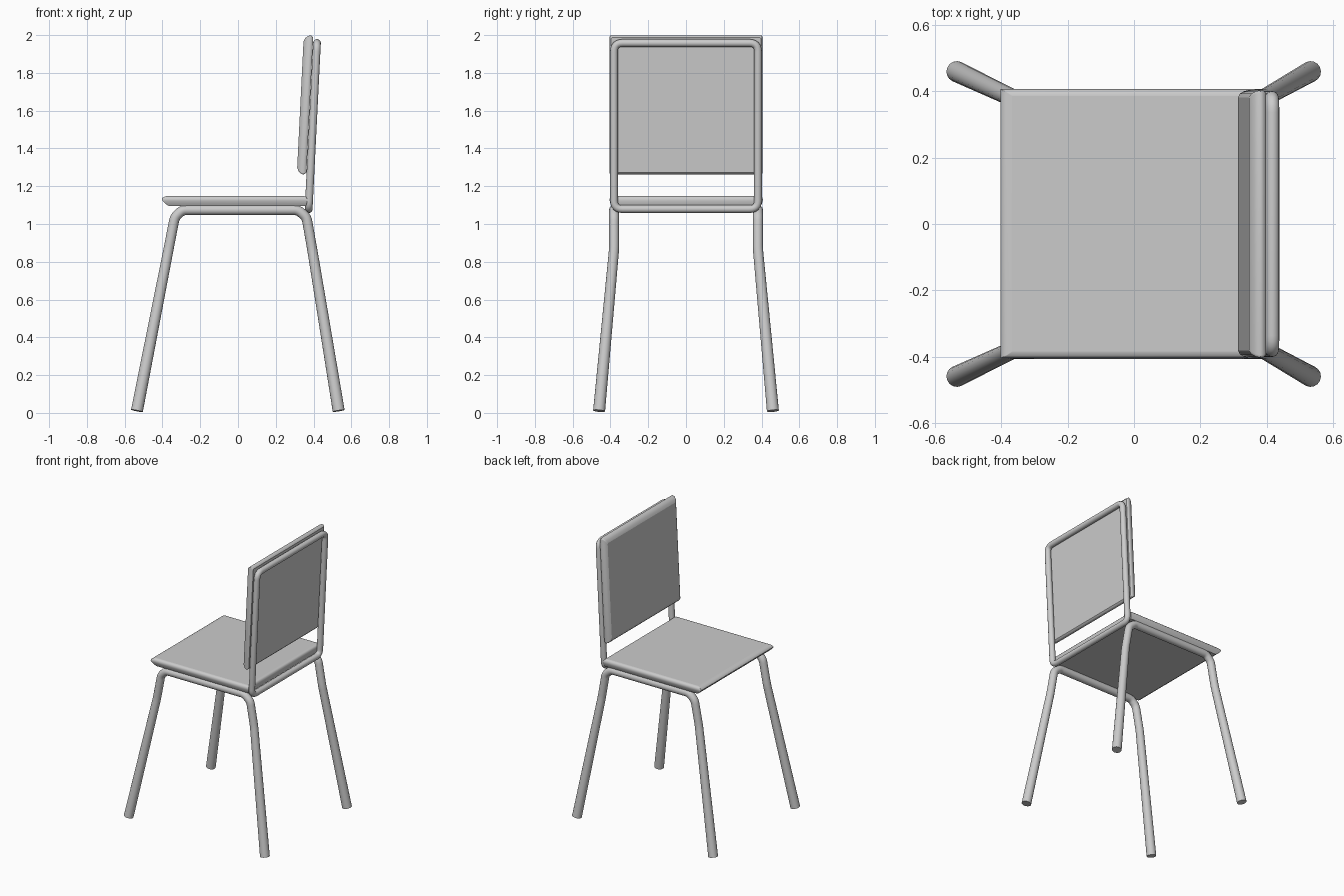
import bpy, math
from mathutils import Vector

if "Cube" in bpy.data.objects:
    bpy.data.objects.remove(bpy.data.objects["Cube"])


def fillet(points, cut, closed=False, steps=6):
    """Round the inner corners of a polyline; cut = length trimmed at each corner."""
    pts = [Vector(p) for p in points]
    n, out = len(pts), []
    for i, p in enumerate(pts):
        if not closed and i in (0, n - 1):
            out.append(p)
            continue
        a = p + (pts[i - 1] - p).normalized() * cut
        b = p + (pts[(i + 1) % n] - p).normalized() * cut
        for s in range(steps + 1):
            t = s / steps
            out.append(a * (1 - t) ** 2 + p * (2 * t * (1 - t)) + b * t * t)
    return out


def finish(ob, convert=False):
    bpy.ops.object.select_all(action='DESELECT')
    ob.select_set(True)
    bpy.context.view_layer.objects.active = ob
    if convert:
        bpy.ops.object.convert(target='MESH')
    bpy.ops.object.shade_smooth_by_angle(angle=math.radians(40))


def tube(name, pts, radius, closed=False, taper=lambda p: 1.0):
    cu = bpy.data.curves.new(name, 'CURVE')
    cu.dimensions = '3D'
    cu.bevel_depth = radius
    cu.bevel_resolution = 6
    cu.use_fill_caps = True
    sp = cu.splines.new('POLY')
    sp.points.add(len(pts) - 1)
    for q, p in zip(sp.points, pts):
        q.co = (*p, 1)
        q.radius = taper(p)
    sp.use_cyclic_u = closed
    ob = bpy.data.objects.new(name, cu)
    bpy.context.collection.objects.link(ob)
    finish(ob, True)
    return ob


def cushion(name, x0, x1, y0, y1, corner, rings):
    """Slab lofted through (front, back, side inset, height) rings."""
    verts, faces = [], []
    for f, b, s, z in rings:
        ring = fillet([(x0 + f, y0 + s, z), (x1 - b, y0 + s, z),
                       (x1 - b, y1 - s, z), (x0 + f, y1 - s, z)],
                      corner, True, 4)
        n = len(ring)
        verts += ring
    for k in range(len(rings) - 1):
        for i in range(n):
            j = (i + 1) % n
            faces.append((n * k + i, n * k + j, n * k + n + j, n * k + n + i))
    last = n * (len(rings) - 1)
    faces += [tuple(reversed(range(n))), tuple(range(last, last + n))]
    me = bpy.data.meshes.new(name)
    me.from_pydata(verts, [], faces)
    ob = bpy.data.objects.new(name, me)
    bpy.context.collection.objects.link(ob)
    finish(ob)
    for p in me.polygons[-2:]:      # keep the big panels flat
        p.use_smooth = False
    return ob


# Seat: undercut front lip, nearly upright sides and back
cushion("seat", -0.403, 0.366, -0.405, 0.407, 0.002,
        [(0.036, 0.006, 0.012, 1.095), (0.018, 0.002, 0.005, 1.108),
         (0.004, 0.0, 0.001, 1.122), (0.0, 0.0, 0.0, 1.131),
         (0.005, 0.003, 0.003, 1.140), (0.018, 0.008, 0.008, 1.146),
         (0.035, 0.02, 0.02, 1.148)])

# Leg loops: one bent tube per side, chamfer-like top bends, splayed below the kink
for side, label in ((-1, "right"), (1, "left")):
    path = [(-0.535, 0.46, 0.011), (-0.368, 0.381, 0.865), (-0.335, 0.381, 1.035),
            (-0.294, 0.381, 1.074), (0.318, 0.381, 1.074), (0.363, 0.381, 1.035),
            (0.393, 0.381, 0.865), (0.533, 0.46, 0.011)]
    path = [(x, side * y, z) for x, y, z in path]
    tube(label + "_leg_loop", fillet(path, 0.022), 0.0265,
         taper=lambda p: 1 + 0.2 * max(0, 1 - p.z / 0.9))

# Back frame: closed rounded rectangle, leaning slightly back
xb, xt, zb, zt = 0.374, 0.418, 1.079, 1.958
tube("back_frame", fillet([(xb, -0.381, zb), (xb, 0.381, zb),
                           (xt, 0.381, zt), (xt, -0.381, zt)], 0.045, True),
     0.0205, True)

# Back pad: slab with softened edges in front of the frame
pad = cushion("back_pad", -0.369, 0.369, -0.404, 0.404, 0.008,
              [(d, d, 0.6 * d, z) for d, z in
               ((0.012, -0.025), (0.003, -0.018), (0.0, -0.008),
                (0.006, 0.006), (0.018, 0.018), (0.036, 0.025))])
pad.rotation_euler = (0, -math.pi / 2 + math.atan((xt - xb) / (zt - zb)), 0)
pad.location = (0.355, 0, 1.631)
